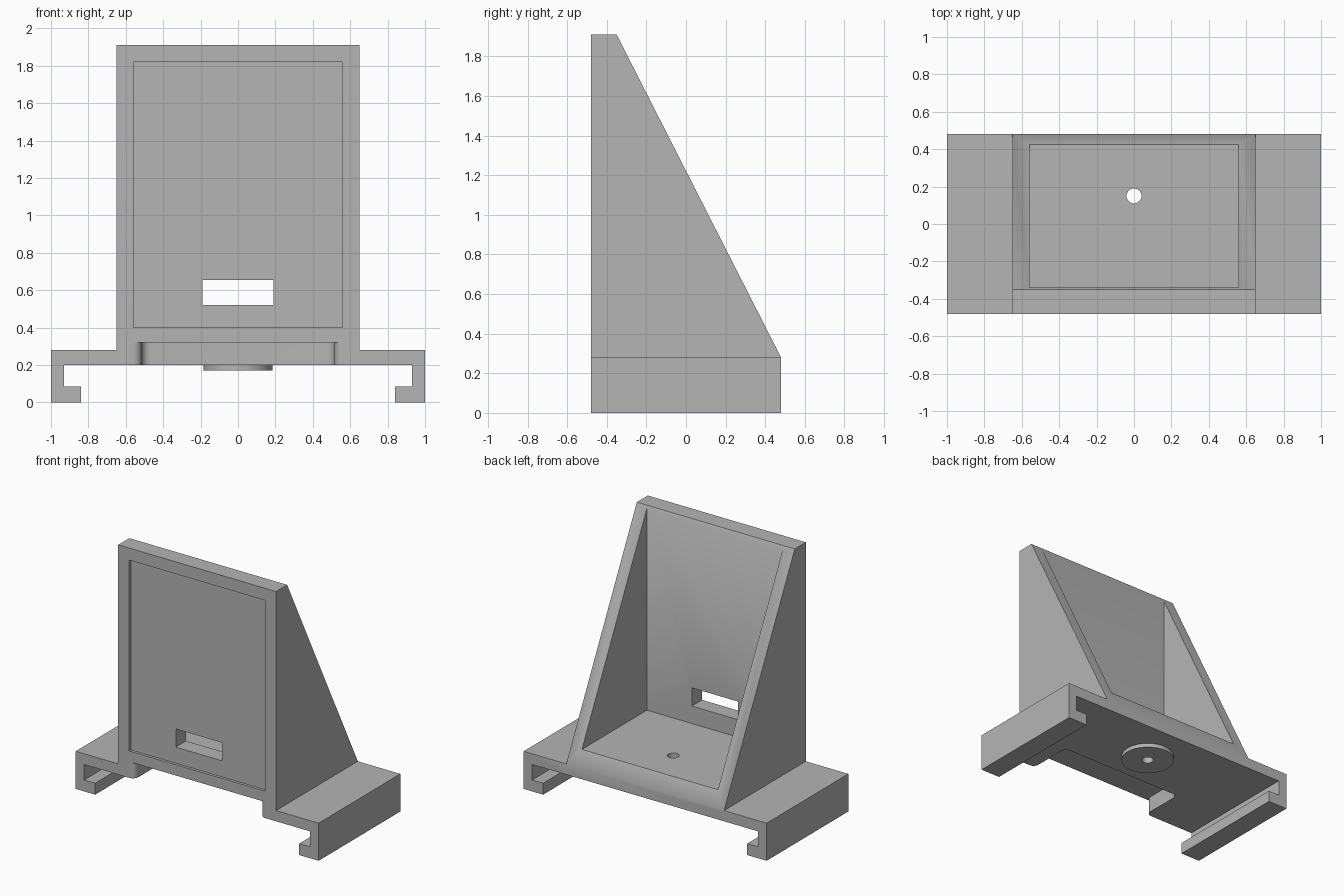
import bpy
import bmesh
from math import cos, sin, pi, radians
from mathutils import Vector

if "Cube" in bpy.data.objects:
    bpy.data.objects.remove(bpy.data.objects["Cube"])

grey = bpy.data.materials.new("plain grey")
grey.use_nodes = True
colour = (0.46, 0.46, 0.46, 1)
grey.diffuse_color = colour
grey.node_tree.nodes["Principled BSDF"].inputs["Base Color"].default_value = colour

FRONT, BACK = -0.48, 0.48


def prism(name, outline, axis, low, high):
    """Extrude a 2D outline along an axis; the outline uses the other two axes in order."""
    bm = bmesh.new()
    verts = []
    for p in outline:
        co = list(p)
        co.insert(axis, low)
        verts.append(bm.verts.new(co))
    face = bm.faces.new(verts)
    move = Vector((0, 0, 0))
    move[axis] = high - low
    top = bmesh.ops.extrude_face_region(bm, geom=[face])["geom"]
    bmesh.ops.translate(bm, vec=move, verts=[g for g in top if isinstance(g, bmesh.types.BMVert)])
    bmesh.ops.recalc_face_normals(bm, faces=bm.faces[:])
    mesh = bpy.data.meshes.new(name)
    bm.to_mesh(mesh)
    bm.free()
    mesh.materials.append(grey)
    obj = bpy.data.objects.new(name, mesh)
    bpy.context.collection.objects.link(obj)
    return obj


def box(name, x, y, z):
    return prism(name, [(x[0], y[0]), (x[1], y[0]), (x[1], y[1]), (x[0], y[1])], 2, *z)


def arc(cx, cy, r, start, end, steps=8):
    angles = [radians(start + (end - start) * i / steps) for i in range(steps + 1)]
    return [(cx + r * cos(a), cy + r * sin(a)) for a in angles]


def disc(name, r, low, high):
    return prism(name, arc(0, 0.15, r, 0, 360, 48)[:-1], 2, low, high)


def combine(target, tool, operation):
    mod = target.modifiers.new(tool.name, "BOOLEAN")
    mod.operation, mod.solver, mod.object = operation, "EXACT", tool
    tool.hide_render = True
    bpy.context.view_layer.objects.active = target
    bpy.ops.object.modifier_apply(modifier=mod.name)
    bpy.data.objects.remove(tool)


# Base plate with a hooked rail along each side
half = [(0.84, 0.2), (0.93, 0.2), (0.93, 0.085), (0.84, 0.085), (0.84, 0), (1, 0), (1, 0.28)]
bracket = prism("stand_bracket", half + [(-x, z) for x, z in reversed(half)], 1, FRONT, BACK)

# Upright with sloping sides
side = [(FRONT, 0.2), (BACK, 0.2), (BACK, 0.28), (-0.35, 1.91), (FRONT, 1.91)]
combine(bracket, prism("upright", side, 0, -0.65, 0.65), "UNION")

# Round boss under the plate
combine(bracket, disc("boss", 0.185, 0.17, 0.25), "UNION")

# Hollow behind the panel, shallow front recess, slot and screw hole
combine(bracket, box("hollow", (-0.56, 0.56), (-0.34, 1), (0.39, 2.5)), "DIFFERENCE")
combine(bracket, box("recess", (-0.56, 0.56), (-1, -0.46), (0.4, 1.82)), "DIFFERENCE")
combine(bracket, box("slot", (-0.19, 0.19), (-1, 0), (0.52, 0.655)), "DIFFERENCE")
combine(bracket, disc("screw_hole", 0.04, 0, 0.6), "DIFFERENCE")

# Notch under the front edge, with rounded corners
r, w, depth = 0.045, 0.515, -0.14
right = [(w + r, -0.6)] + arc(w + r, FRONT + r, r, 270, 180) + arc(w - r, depth - r, r, 0, 90)
notch = right + [(-x, y) for x, y in reversed(right)]
combine(bracket, prism("notch", notch, 2, 0.1, 0.32), "DIFFERENCE")

bpy.ops.object.select_all(action="DESELECT")
bracket.select_set(True)
bpy.context.view_layer.objects.active = bracket
bpy.ops.object.shade_smooth_by_angle(angle=pi / 6)
